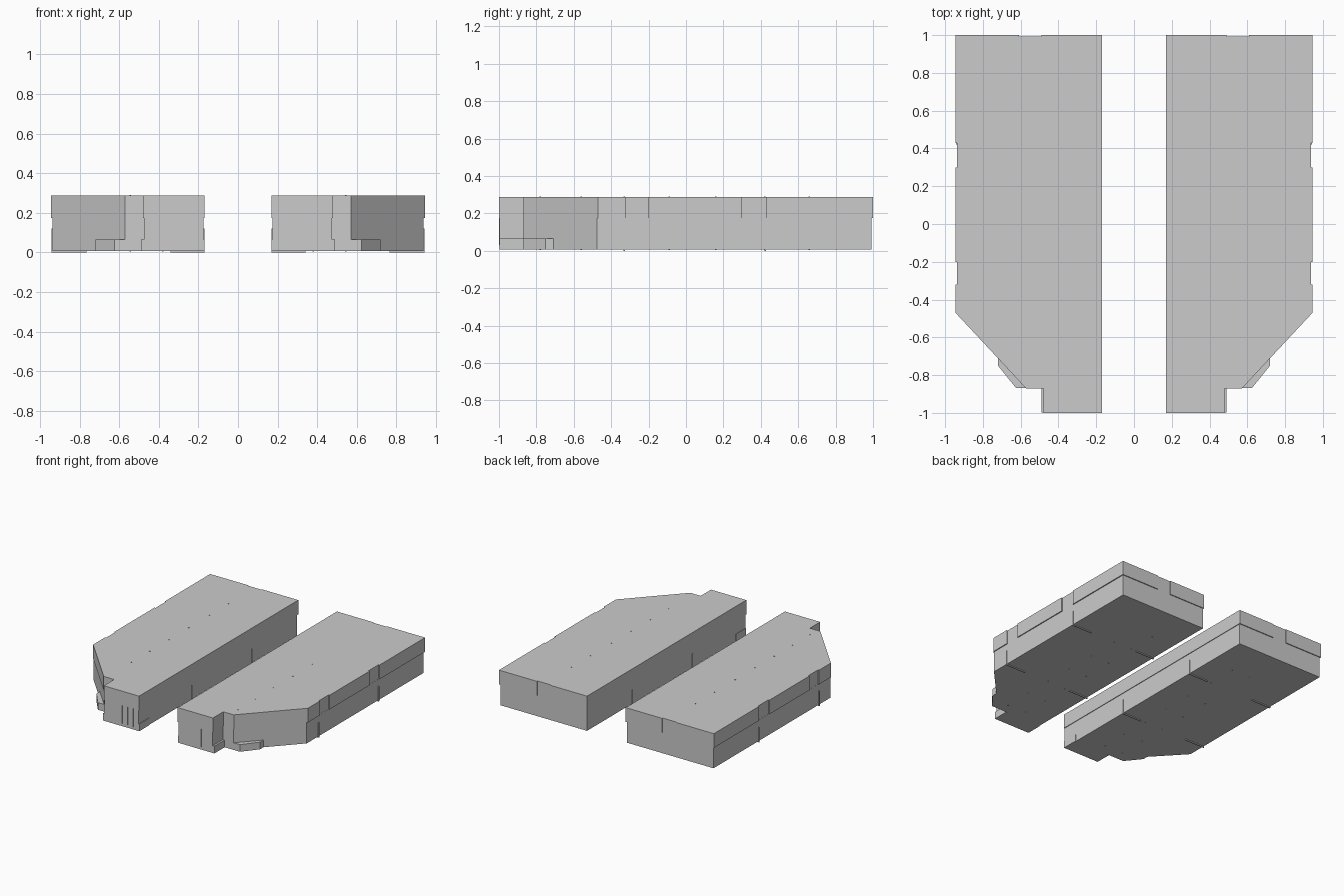
import bpy, bmesh
from mathutils import Matrix, Vector

if "Cube" in bpy.data.objects:
    bpy.data.objects.remove(bpy.data.objects["Cube"])


def finish(name, bm):
    """Make an object and mirror it to the left half."""
    bmesh.ops.recalc_face_normals(bm, faces=bm.faces)
    mesh = bpy.data.meshes.new(name)
    bm.to_mesh(mesh)
    bm.free()
    ob = bpy.data.objects.new(name, mesh)
    bpy.context.collection.objects.link(ob)
    mod = ob.modifiers.new("mirror", 'MIRROR')
    mod.use_mirror_merge = False
    return ob


def prism(name, outline, z0, z1):
    bm = bmesh.new()
    face = bm.faces.new([bm.verts.new((x, y, z0)) for x, y in outline])
    ext = bmesh.ops.extrude_face_region(bm, geom=[face])
    top = [v for v in ext["geom"] if isinstance(v, bmesh.types.BMVert)]
    bmesh.ops.translate(bm, verts=top, vec=(0, 0, z1 - z0))
    return finish(name, bm)


def boxes(name, bounds):
    bm = bmesh.new()
    for x0, x1, y0, y1, z0, z1 in bounds:
        m = Matrix.Translation(((x0 + x1) / 2, (y0 + y1) / 2, (z0 + z1) / 2))
        m = m @ Matrix.Diagonal((x1 - x0, y1 - y0, z1 - z0, 1))
        bmesh.ops.create_cube(bm, size=1, matrix=m)
    return finish(name, bm)


# Lower half of the block
prism("lower_body", [(.175, -.997), (.475, -.997), (.475, -.868), (.57, -.868),
                     (.937, -.475), (.937, .993), (.175, .993)], .008, .175)

# Upper half, slightly overhanging, with shallow notches on side and back
prism("upper_body", [(.17, -1), (.48, -1), (.48, -.87), (.572, -.87), (.945, -.47),
                     (.945, -.32), (.936, -.32), (.936, -.20), (.945, -.20),
                     (.945, .30), (.936, .30), (.936, .43), (.945, .43), (.945, 1),
                     (.61, 1), (.61, .993), (.49, .993), (.49, 1), (.17, 1)], .175, .288)

# Low front foot and angled ledge
prism("corner_ledge", [(.44, -.868), (.625, -.868), (.72, -.75), (.72, -.705),
                       (.68, -.68), (.5, -.75)], .008, .065)
boxes("front_foot", [(.17, .49, -.997, -.87, .008, .065)])

# Vertical fins on the narrow front face
boxes("front_fins", [(x - .003, x + .003, -1, -.98, .03, .175)
                     for x in (.225, .274, .323, .372, .42)])

# Thin straps wrapping from the sides under the bottom
straps = []
for y in (-.33, .425):
    a, b = y - .004, y + .004
    straps += [(.17, .34, a, b, 0, .012), (.17, .18, a, b, 0, .12),
               (.765, .943, a, b, 0, .012), (.93, .943, a, b, 0, .12)]
boxes("side_straps", straps)

# Small pins on the top and bottom
rows = (-.78, -.56, -.33, -.09, .16, .42, .66)


def pins(name, xs, z):
    bm = bmesh.new()
    for x in xs:
        for y in rows:
            bmesh.ops.create_cone(bm, cap_ends=True, segments=8, radius1=.004,
                                  radius2=.004, depth=.006,
                                  matrix=Matrix.Translation(Vector((x, y, z))))
    finish(name, bm)


pins("top_pins", (.545,), .288)
pins("bottom_pins", (.38, .545), .008)
